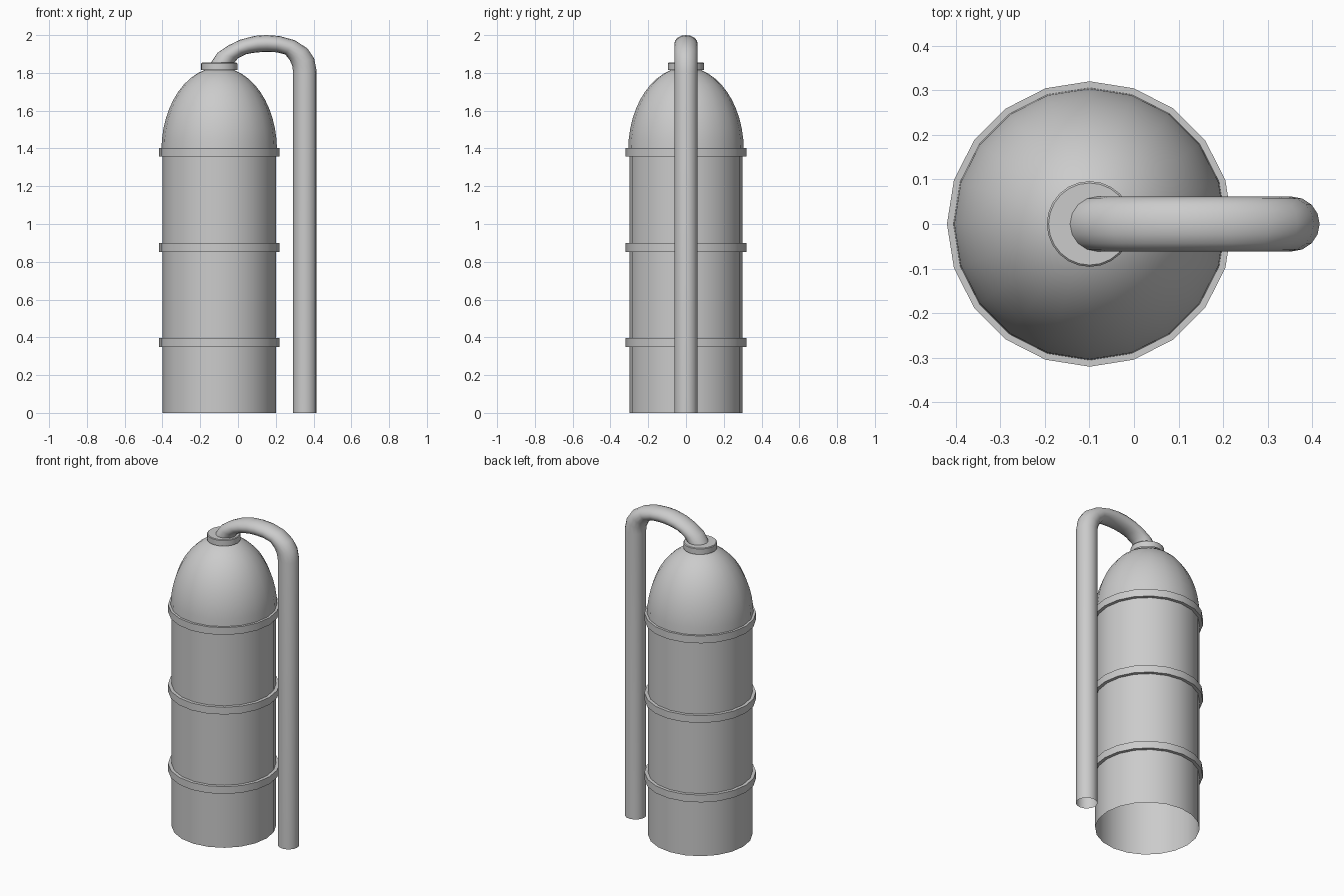
import bpy, bmesh, math

cube = bpy.data.objects.get("Cube")
if cube:
    bpy.data.objects.remove(cube, do_unlink=True)

grey = bpy.data.materials.new("light grey metal")
grey.use_nodes = True
grey.diffuse_color = (0.6, 0.6, 0.6, 1)
grey.node_tree.nodes["Principled BSDF"].inputs["Base Color"].default_value = (0.6, 0.6, 0.6, 1)

TANK_X = -0.0995


def loft(name, rings, closed=False):
    """Skin a list of equal-length point rings; a one-point ring is a pole."""
    bm = bmesh.new()
    loops = [[bm.verts.new(p) for p in ring] for ring in rings]
    pairs = list(zip(loops, loops[1:]))
    if closed:
        pairs.append((loops[-1], loops[0]))
    for a, b in pairs:
        n = len(a)
        for i in range(n):
            j = (i + 1) % n
            if len(b) == 1:
                bm.faces.new((a[i], a[j], b[0]))
            else:
                bm.faces.new((a[i], a[j], b[j], b[i]))
    bmesh.ops.recalc_face_normals(bm, faces=bm.faces)
    mesh = bpy.data.meshes.new(name)
    bm.to_mesh(mesh)
    bm.free()
    mesh.materials.append(grey)
    obj = bpy.data.objects.new(name, mesh)
    bpy.context.collection.objects.link(obj)
    bpy.ops.object.select_all(action='DESELECT')
    obj.select_set(True)
    bpy.context.view_layer.objects.active = obj
    bpy.ops.object.shade_smooth_by_angle(angle=math.radians(40))
    return obj


def circle(r, z, sides=20):
    if r == 0:
        return [(TANK_X, 0, z)]
    return [(TANK_X + r * math.cos(i * math.tau / sides),
             r * math.sin(i * math.tau / sides), z) for i in range(sides)]


# Tank shell, open underneath
loft("tank_body", [circle(0.3, 0), circle(0.3, 1.4)])

# Half-ellipsoid dome
steps = 12
dome = []
for k in range(steps + 1):
    a = k / steps * math.pi / 2
    r = 0 if k == steps else 0.306 * math.cos(a)
    dome.append(circle(r, 1.39 + 0.44 * math.sin(a)))
loft("tank_dome", dome)

# Reinforcing bands
for label, z in (("lower", 0.35), ("middle", 0.853), ("upper", 1.357)):
    loft(label + "_band", [circle(0.298, z), circle(0.32, z),
                           circle(0.32, z + 0.046), circle(0.298, z + 0.046)], closed=True)

# Outlet collar
loft("outlet_collar", [circle(0.096, 1.815, 24), circle(0.096, 1.85, 24),
                       circle(0.092, 1.854, 24), circle(0, 1.854)])

# Pipe: outer and inner edge of each section, as x, z
sections = [
    ((-0.16, 1.82), (-0.036, 1.82)),
    ((-0.146, 1.85), (-0.024, 1.85)),
    ((-0.11, 1.905), (0.0, 1.877)),
    ((-0.05, 1.946), (0.04, 1.898)),
    ((0.013, 1.976), (0.08, 1.906)),
    ((0.09, 1.996), (0.12, 1.91)),
    ((0.15, 2.0), (0.16, 1.911)),
    ((0.22, 1.995), (0.205, 1.909)),
    ((0.3, 1.973), (0.25, 1.898)),
    ((0.367, 1.93), (0.274, 1.868)),
    ((0.403, 1.877), (0.287, 1.838)),
    ((0.4165, 1.81), (0.2915, 1.805)),
    ((0.4165, 0), (0.2915, 0)),
]
SIDES = 16
rings = []
for (ox, oz), (ix, iz) in sections:
    ring = []
    for i in range(SIDES):
        a = i * math.tau / SIDES
        t = 0.5 + 0.5 * math.cos(a)
        ring.append((ix + (ox - ix) * t, 0.0615 * math.sin(a), iz + (oz - iz) * t))
    rings.append(ring)
loft("outlet_pipe", rings)
